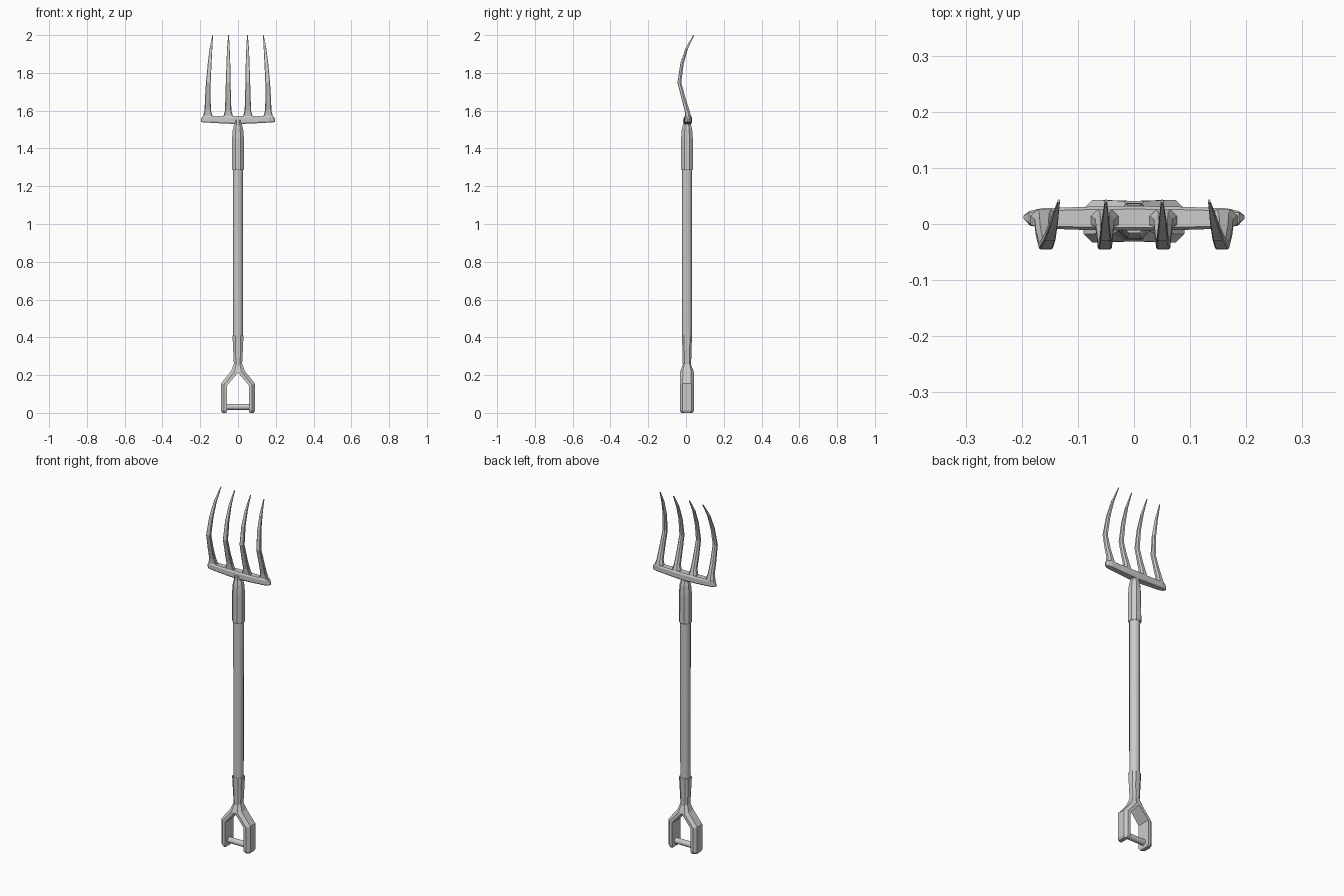
import bpy, bmesh, math

if "Cube" in bpy.data.objects:
    bpy.data.objects.remove(bpy.data.objects["Cube"])

CY = 0.005  # the shaft axis sits slightly behind y = 0


def loft(name, rings, smooth=None):
    """Skin a list of closed rings and cap both ends."""
    bm = bmesh.new()
    vs = [[bm.verts.new(p) for p in r] for r in rings]
    n = len(rings[0])
    for a, b in zip(vs, vs[1:]):
        for i in range(n):
            j = (i + 1) % n
            bm.faces.new((a[i], a[j], b[j], b[i]))
    bm.faces.new(vs[0])
    bm.faces.new(vs[-1])
    bmesh.ops.recalc_face_normals(bm, faces=bm.faces)
    me = bpy.data.meshes.new(name)
    bm.to_mesh(me)
    bm.free()
    ob = bpy.data.objects.new(name, me)
    bpy.context.collection.objects.link(ob)
    if smooth:
        bpy.ops.object.select_all(action='DESELECT')
        ob.select_set(True)
        bpy.context.view_layer.objects.active = ob
        bpy.ops.object.shade_smooth_by_angle(angle=math.radians(smooth))
    return ob


def circle(r, n):
    return [(r * math.cos((i + .5) * math.tau / n),
             r * math.sin((i + .5) * math.tau / n)) for i in range(n)]


def turned(name, profile, n, smooth=None):
    """Round part about the shaft axis from (z, radius) pairs."""
    return loft(name, [[(x, y + CY, z) for x, y in circle(r, n)]
                       for z, r in profile], smooth)


# Shaft and metal socket
turned("shaft", [(0.38, 0.025), (0.42, 0.027), (1.30, 0.028)], 12, 35)
turned("socket", [(1.285, 0.031), (1.292, 0.035), (1.45, 0.034),
                  (1.50, 0.030), (1.525, 0.023), (1.55, 0.023)], 8)

# Handle straps: inner x, z, outer x, z, half width in y
STRAP = [(0, 0.41, 0.029, 0.41, 0.027), (0, 0.34, 0.026, 0.34, 0.024),
         (0, 0.25, 0.022, 0.26, 0.022), (0, 0.213, 0.036, 0.222, 0.036),
         (0.058, 0.145, 0.09, 0.155, 0.038), (0.058, 0.012, 0.09, 0.012, 0.038),
         (0.062, 0.0, 0.084, 0.0, 0.030)]
SECTION = [(0, -1), (0.5, -1), (1, -0.6), (1, 0.6), (0.5, 1), (0, 1)]
for side, s in (("left", -1), ("right", 1)):
    loft("handle_strap_" + side,
         [[(s * (xi + (xo - xi) * t), CY + w * v, zi + (zo - zi) * t)
           for t, v in SECTION] for xi, zi, xo, zo, w in STRAP])

# Grip bar across the handle
loft("grip", [[(x, CY + a, 0.032 + b) for a, b in circle(0.0165, 12)]
              for x in (-0.065, 0.065)], 35)

# Crossbar: x, y centre, half depth, bottom z, top z
BAR = [(0, 0.010, 0.022, 1.529, 1.571), (0.075, 0.010, 0.021, 1.532, 1.571),
       (0.165, 0.010, 0.018, 1.537, 1.573), (0.187, 0.011, 0.012, 1.538, 1.570),
       (0.197, 0.012, 0.003, 1.542, 1.556)]
BAR = [(-b[0],) + b[1:] for b in BAR[:0:-1]] + BAR
CHAMFER = [(-1, 0.2), (-0.75, 0), (0.75, 0), (1, 0.2),
           (1, 0.8), (0.75, 1), (-0.75, 1), (-1, 0.8)]
loft("crossbar", [[(x, y + d * u, z0 + (z1 - z0) * v) for u, v in CHAMFER]
                  for x, y, d, z0, z1 in BAR])

# Tines: z, y, half width, half depth, outer x, inner x
TINE = [(1.550, 0.011, 0.028, 0.015, 0.160, 0.052),
        (1.575, 0.011, 0.024, 0.015, 0.160, 0.052),
        (1.600, 0.006, 0.017, 0.013, 0.160, 0.052),
        (1.660, -0.012, 0.015, 0.011, 0.160, 0.052),
        (1.750, -0.035, 0.0125, 0.010, 0.157, 0.052),
        (1.850, -0.021, 0.010, 0.009, 0.150, 0.051),
        (1.930, 0.004, 0.007, 0.007, 0.143, 0.051),
        (2.000, 0.041, 0.002, 0.003, 0.134, 0.050)]
BLADE = [(-1, -0.8), (-0.8, -1), (0.8, -1), (1, -0.8),
         (1, 0.2), (0.5, 1), (-0.5, 1), (-1, 0.2)]
for side, s in (("left", -1), ("right", 1)):
    for kind, col in (("outer", 4), ("inner", 5)):
        loft(f"{kind}_tine_{side}",
             [[(s * (t[col] + t[2] * u), t[1] + t[3] * v, t[0])
               for u, v in BLADE] for t in TINE])
